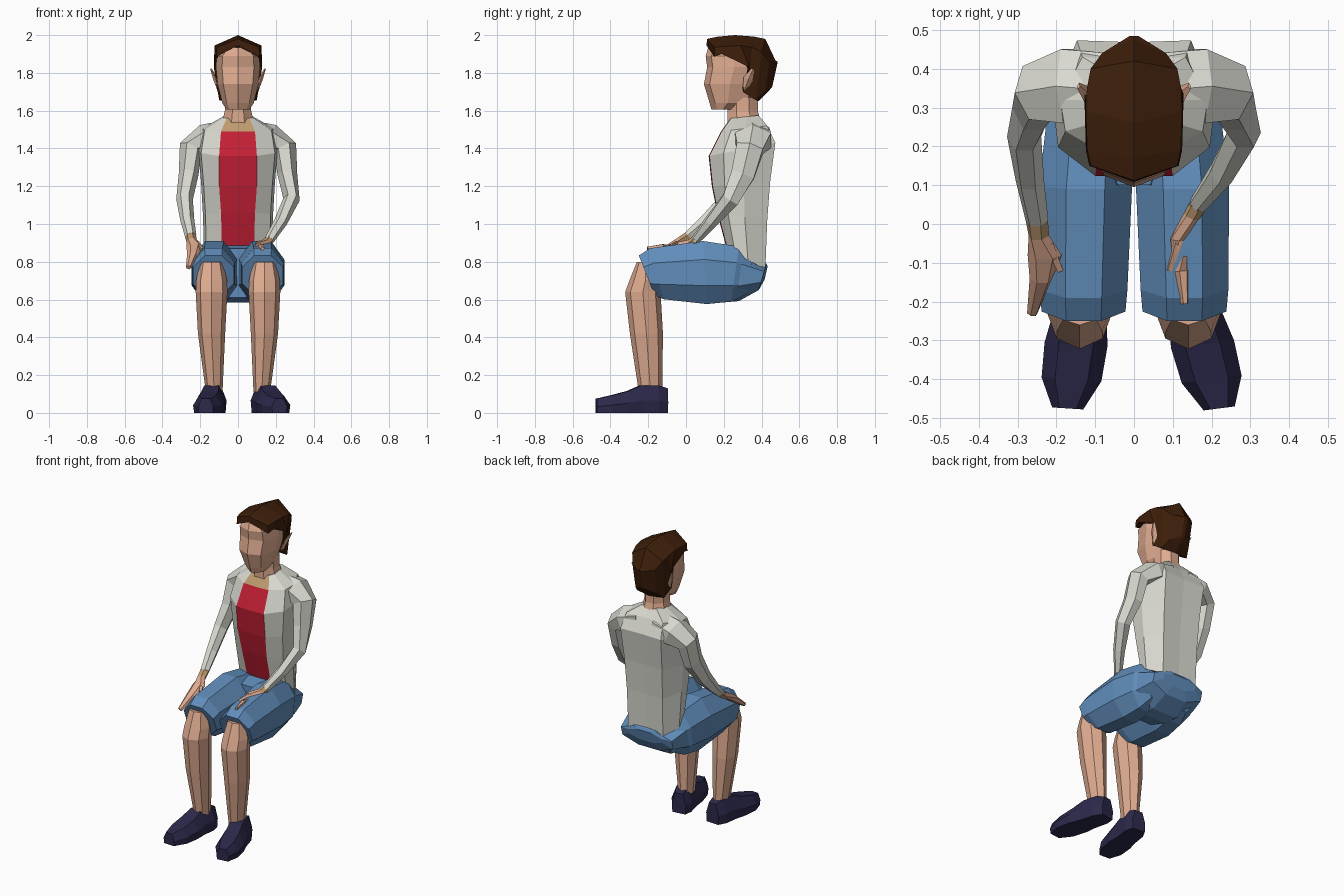
import bpy, bmesh, math
from mathutils import Vector as V

if "Cube" in bpy.data.objects:
    bpy.data.objects.remove(bpy.data.objects["Cube"])


def material(name, r, g, b):
    m = bpy.data.materials.new(name)
    m.diffuse_color = (r, g, b, 1)
    m.use_nodes = True
    m.node_tree.nodes["Principled BSDF"].inputs["Base Color"].default_value = m.diffuse_color
    return m


SKIN = material("skin", .74, .41, .28)
TAN = material("tan_lining", .52, .33, .16)
HAIR = material("dark_brown_hair", .046, .013, .003)
WHITE = material("off_white_jacket", .70, .70, .64)
RED = material("red_shirt", .54, .014, .035)
BLUE = material("denim_blue", .12, .27, .50)
NAVY = material("navy_shoes", .025, .022, .07)


def loft(name, rings, mats, rule=None):
    """Skin a list of equal-sized rings; rule(centre, normal) picks a material index."""
    bm = bmesh.new()
    rows = [[bm.verts.new(p) for p in r] for r in rings]
    n = len(rows[0])
    for a, b in zip(rows, rows[1:]):
        for i in range(n):
            j = (i + 1) % n
            bm.faces.new((a[i], a[j], b[j], b[i]))
    bm.faces.new(rows[0][::-1])
    bm.faces.new(rows[-1])
    bmesh.ops.recalc_face_normals(bm, faces=bm.faces)
    if rule:
        for f in bm.faces:
            f.normal_update()
            f.material_index = rule(f.calc_center_median(), f.normal)
    me = bpy.data.meshes.new(name)
    bm.to_mesh(me)
    bm.free()
    for m in mats:
        me.materials.append(m)
    ob = bpy.data.objects.new(name, me)
    bpy.context.collection.objects.link(ob)
    return ob


def ring(c, u, v, n=8, flat=False):
    """Polygon around c with half axes u and v; flat puts sides, not corners, on the axes."""
    off, k = (math.pi / n, 1 / math.cos(math.pi / n)) if flat else (0, 1)
    return [V(c) + (V(u) * math.cos(off + i * math.tau / n)
                    + V(v) * math.sin(off + i * math.tau / n)) * k for i in range(n)]


def tube(name, path, mats, n=6, rule=None):
    """Limb through (x, y, z, radius_u, radius_v) stations."""
    pts = [V(p[:3]) for p in path]
    rings = []
    for i, p in enumerate(path):
        t = (pts[min(i + 1, len(pts) - 1)] - pts[max(i - 1, 0)]).normalized()
        u = t.cross(V((0, 1, 0))).normalized()
        v = u.cross(t)
        rings.append(ring(pts[i], u * p[3], v * p[4], n))
    return loft(name, rings, mats, rule)


def mirrored(half):
    """Close a right-hand half outline across x = 0 (first and last may lie on it)."""
    return half + [(-x, y, z) for x, y, z in reversed(half) if x > 1e-6]


# Head: rings of z, front y, back y, half width
def head_ring(z, yf, yb, w):
    m = yf + (yb - yf) * .45
    return mirrored([(0, yf, z), (w * .72, yf + .03, z), (w, m, z), (w * .7, yb - .03, z), (0, yb, z)])


loft("head", [head_ring(*r) for r in [
    (1.605, .135, .27, .06), (1.64, .125, .34, .083), (1.74, .095, .40, .108),
    (1.83, .112, .43, .117), (1.89, .104, .43, .113), (1.935, .118, .36, .07)]], [SKIN])

# Hair: arches of centre y, side y, lower side y, lower centre y, then z of each, half width
def hair_ring(yc, ys, yb, yl, zt, zs, zb, zl, w):
    low = w * (.86 if zb < 1.75 else 1)
    return mirrored([(0, yc, zt), (w * .97, ys, zs), (low, yb, zb), (0, yl, zl)])


loft("hair", [hair_ring(*r) for r in [
    (.112, .15, .15, .108, 1.98, 1.935, 1.885, 1.945, .115),
    (.17, .19, .19, .17, 1.992, 1.94, 1.90, 1.93, .124),
    (.26, .29, .335, .26, 2.0, 1.945, 1.83, 1.88, .128),
    (.36, .35, .30, .36, 1.992, 1.935, 1.70, 1.67, .125),
    (.42, .40, .37, .385, 1.98, 1.91, 1.655, 1.65, .115),
    (.474, .44, .42, .43, 1.865, 1.86, 1.70, 1.695, .085),
    (.484, .484, .456, .456, 1.86, 1.85, 1.73, 1.725, .012)]], [HAIR])

# Neck and ears
loft("neck", [ring((0, .31, 1.53), (.085, 0, 0), (0, .09, 0), 8, True),
              ring((0, .30, 1.60), (.07, 0, 0), (0, .08, 0), 8, True),
              ring((0, .30, 1.67), (.07, 0, 0), (0, .08, 0), 8, True)],
     [SKIN, TAN], lambda c, n: int(c.z < 1.55))
for s, side in ((1, "right"), (-1, "left")):
    tube(side + "_ear", [(s * .10, .31, 1.71, .010, .012), (s * .120, .33, 1.77, .012, .026),
                         (s * .143, .355, 1.82, .004, .010)], [SKIN], 4)


# Torso: rings of front z, back z, front y, back y, half width, shirt half width
def torso_ring(zf, zb, yf, yb, w, r):
    d, h = yb - yf, zb - zf
    return mirrored([(0, yf, zf), (r, yf + .004, zf), (w * .93, yf + d * .22, zf + h * .22),
                     (w, yf + d * .55, zf + h * .55), (w * .7, yb, zb), (0, yb - .005, zb)])


def torso_colour(c, n):
    if abs(c.x) < .07 and n.y < -.2 and c.z > .8:
        return 2 if c.z > 1.5 else 1
    return 0


loft("torso", [torso_ring(*r) for r in [
    (.87, .76, .215, .42, .18, .085), (1.06, 1.02, .165, .43, .185, .09),
    (1.20, 1.22, .137, .445, .195, .10), (1.36, 1.43, .12, .473, .21, .10),
    (1.49, 1.52, .185, .43, .19, .09), (1.56, 1.575, .235, .385, .08, .06)]],
    [WHITE, RED, TAN], torso_colour)

# Arms: shoulders match, forearms rest differently on each thigh
shoulder = [(.06, .345, 1.475, .075, .11), (.17, .355, 1.445, .085, .11), (.25, .338, 1.40, .064, .082),
            (.262, .30, 1.26, .052, .072)]
left_shoulder = [(-p[0],) + p[1:] for p in shoulder]
tube("right_arm", shoulder + [(.283, .235, 1.13, .044, .052), (.225, .13, 1.01, .035, .037),
                              (.165, .05, .915, .026, .024)], [WHITE])
tube("left_arm", left_shoulder + [(-.283, .225, 1.13, .044, .052), (-.268, .11, 1.02, .037, .037),
                                  (-.25, .01, .935, .03, .026)], [WHITE])

# Hands: first stretch shows the tan cuff lining
tube("right_hand", [(.17, .055, .92, .025, .022), (.148, .02, .898, .024, .02), (.115, -.04, .882, .032, .018),
                    (.12, -.12, .874, .025, .018), (.13, -.205, .868, .014, .008)],
     [SKIN, TAN], 6, lambda c, n: int(c.y > .015))
tube("right_thumb", [(.115, -.04, .89, .014, .014), (.09, -.12, .88, .008, .008)], [SKIN], 4)
tube("left_hand", [(-.252, .02, .94, .03, .026), (-.245, -.03, .908, .028, .024),
                   (-.230, -.08, .88, .044, .022), (-.24, -.14, .84, .03, .022),
                   (-.262, -.23, .77, .014, .012)],
     [SKIN, TAN], 6, lambda c, n: int(c.y > -.032))
tube("left_thumb", [(-.22, -.05, .90, .016, .016), (-.19, -.12, .865, .01, .01)], [SKIN], 4)

# Shorts: one leg per side plus the joining seat; sections run front to back
for s, side in ((1, "right"), (-1, "left")):
    loft(side + "_shorts_leg", [ring((s * x, y, z), (w, 0, 0), (0, dy, h), 8, True) for x, y, z, w, dy, h in [
        (.13, -.208, .728, .108, -.042, .105), (.13, -.155, .737, .113, -.035, .135),
        (.125, .10, .743, .12, -.01, .167), (.113, .26, .735, .112, .02, .146),
        (.10, .34, .73, .085, .015, .10)]], [BLUE])
loft("shorts_seat", [ring((0, y, z), (w, 0, 0), (0, dy, h), 8, True) for y, z, w, dy, h in [
    (.10, .74, .10, 0, .13), (.20, .735, .20, 0, .15), (.29, .73, .212, .01, .138),
    (.405, .72, .185, .02, .07), (.424, .74, .12, .008, .035)]], [BLUE])

# Lower legs: rings of x, z, front y, back y, half width; shoes turned outward
shoe_profile = [(0, .047, .13), (.05, .068, .146), (.14, .07, .146), (.21, .081, .115),
                (.30, .077, .092), (.375, .04, .075)]
for s, side, turn in ((1, "right", .26), (-1, "left", .13)):
    loft(side + "_lower_leg", [ring((s * x, (a + b) / 2, z), (w, 0, 0), (0, (b - a) / 2, 0)) for x, z, a, b, w in [
        (.14, .80, -.26, -.17, .06), (.14, .70, -.30, -.13, .082), (.14, .64, -.322, -.135, .084),
        (.14, .42, -.297, -.122, .072), (.126, .11, -.25, -.126, .044)]], [SKIN])
    rings = []
    for l, w, z in shoe_profile:
        x, y = s * (.122 + turn * l), -.10 - l
        rings.append([(x + k * w, y + s * k * w * turn * .5, h) for k, h in
                      ((-.92, 0), (-1, z * .45), (-.55, z), (.55, z), (1, z * .45), (.92, 0))])
    loft(side + "_shoe", rings, [NAVY])
